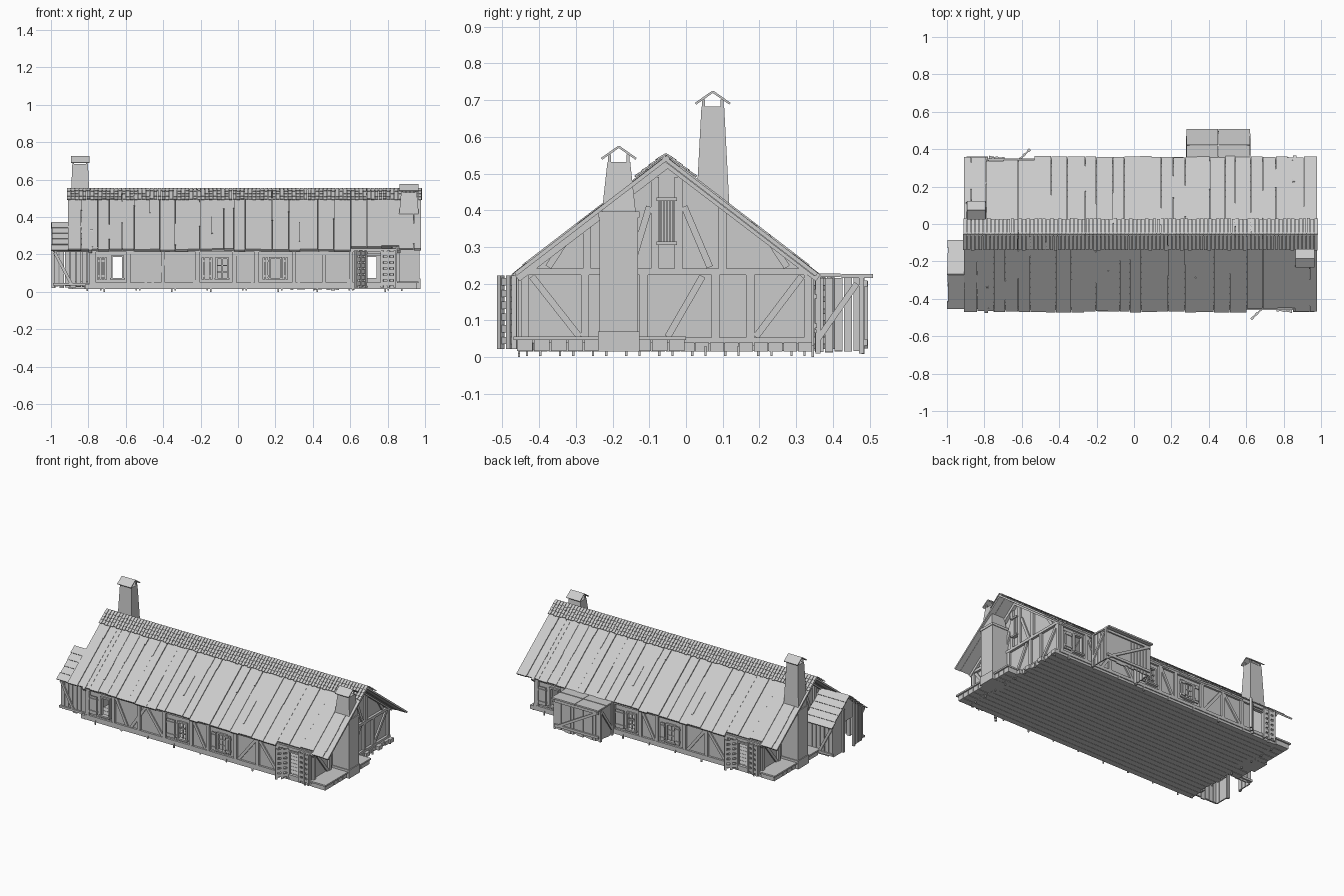
import bpy, bmesh, math, random
from mathutils import Vector, Matrix

if "Cube" in bpy.data.objects:
    bpy.data.objects.remove(bpy.data.objects["Cube"])

random.seed(4)
mat = bpy.data.materials.new("weathered grey")
mat.diffuse_color = (0.6, 0.6, 0.6, 1)
mat.use_nodes = True
mat.node_tree.nodes["Principled BSDF"].inputs["Base Color"].default_value = mat.diffuse_color

# The house repeats itself under a half turn about this point
CX, CY = 0.035, -0.055
TURN = Matrix.Translation((CX, CY, 0)) @ Matrix.Rotation(math.pi, 4, 'Z') @ Matrix.Translation((-CX, -CY, 0))
RIDGE, EAVE = Vector((0, -0.05, 0.548)), Vector((0, -0.47, 0.226))


def hexa(bm, low, high):
    """Solid between two matching loops of points."""
    a = [bm.verts.new(p) for p in low]
    b = [bm.verts.new(p) for p in high]
    n = len(a)
    bm.faces.new(a[::-1])
    bm.faces.new(b)
    for i in range(n):
        bm.faces.new((a[i], a[(i + 1) % n], b[(i + 1) % n], b[i]))


def rect(x0, x1, y0, y1, z):
    return [(x0, y0, z), (x1, y0, z), (x1, y1, z), (x0, y1, z)]


def box(bm, x0, x1, y0, y1, z0, z1):
    hexa(bm, rect(x0, x1, y0, y1, z0), rect(x0, x1, y0, y1, z1))


def beam(bm, p, q, width, depth, normal):
    p, q, n = Vector(p), Vector(q), Vector(normal).normalized()
    s = n.cross(q - p).normalized() * width / 2
    d = n * depth / 2
    hexa(bm, [p - s - d, p + s - d, p + s + d, p - s + d],
         [q - s - d, q + s - d, q + s + d, q - s + d])


def finish(name, bm, twin=False):
    if twin:
        copy = bmesh.ops.duplicate(bm, geom=bm.verts[:] + bm.edges[:] + bm.faces[:])
        bmesh.ops.transform(bm, matrix=TURN, verts=[v for v in copy["geom"] if isinstance(v, bmesh.types.BMVert)])
    bmesh.ops.recalc_face_normals(bm, faces=bm.faces)
    me = bpy.data.meshes.new(name)
    bm.to_mesh(me)
    bm.free()
    me.materials.append(mat)
    bpy.context.collection.objects.link(bpy.data.objects.new(name, me))


# Floor planks, running lengthwise, with pegs underneath
bm = bmesh.new()
for i in range(20):
    y = -0.455 + i * 0.04
    box(bm, -0.81 + random.uniform(-.015, .01), 0.88 + random.uniform(-.01, .015), y, y + 0.038, 0.015, 0.04)
finish("floor_planks", bm)
bm = bmesh.new()
for i in range(9):
    y = -0.4 + i * 0.09
    box(bm, 0.872, 0.88, y, y + 0.006, 0.003, 0.03)
    x = -0.72 + i * 0.19
    box(bm, x, x + 0.008, -0.458, -0.452, 0.0 if i % 3 == 0 else 0.008, 0.03)
finish("floor_pegs", bm, True)

# Raised walkway at each end
bm = bmesh.new()
box(bm, 0.85, 0.965, -0.47, 0.0, 0.046, 0.056)
for i in range(10):
    y = -0.46 + i * 0.046
    box(bm, 0.86, 0.955, y, y + 0.042, 0.016, 0.046)
finish("end_walkway", bm, True)

# Long walls with real openings (x0, x1, z0, z1)
holes = [(-.675, -.615, .07, .19), (-.115, -.055, .07, .18), (.17, .23, .07, .18), (.685, .77, .04, .2)]
bm = bmesh.new()
x = -0.78
for h in holes:
    box(bm, x, h[0], -0.446, -0.432, 0.035, 0.235)
    box(bm, h[0], h[1], -0.446, -0.432, h[3], 0.235)
    if h[2] > 0.04:
        box(bm, h[0], h[1], -0.446, -0.432, 0.035, h[2])
    x = h[1]
box(bm, x, 0.85, -0.446, -0.432, 0.035, 0.235)
finish("long_wall", bm, True)

# Timber framing on the long walls
bm = bmesh.new()
F = (0, -1, 0)
for x in (-.77, -.585, -.4, -.215, -.02, .1, .3, .46, .605, .84):
    beam(bm, (x, -.449, .03), (x, -.449, .23), 0.022, 0.018, F)
for z in (0.04, 0.222):
    beam(bm, (-.785, -.449, z), (.855, -.449, z), 0.02, 0.02, F)
for a, b in ((-.57, -.49), (-.35, -.46), (-.35, -.23), (.45, .32), (.47, .595), (-.01, .08)):
    beam(bm, (a, -.448, .215), (b, -.448, .05), 0.018, 0.012, F)
finish("long_wall_timbers", bm, True)

# Window frames, bars and shutters
bm = bmesh.new()
for x0, x1, z0, z1 in holes:
    for x in (x0, x1):
        beam(bm, (x, -.447, z0 - .005), (x, -.447, z1 + .005), 0.01, 0.022, F)
    beam(bm, (x0, -.447, z1), (x1, -.447, z1), 0.01, 0.022, F)
    if z0 > .05:
        beam(bm, (x0 - .01, -.45, z0), (x1 + .01, -.45, z0), 0.01, 0.03, F)
box(bm, .172, .228, -.444, -.438, .072, .178)
for x0, x1 in ((.172, .228), (-.113, -.057)):
    beam(bm, ((x0 + x1) / 2, -.446, .07), ((x0 + x1) / 2, -.446, .18), .007, .008, F)
    for z in (.105, .14):
        beam(bm, (x0, -.446, z), (x1, -.446, z), .006, .007, F)
finish("window_frames", bm, True)
bm = bmesh.new()
for x0, x1 in ((-.755, -.7), (-.195, -.135), (.132, .162), (.238, .268)):
    n = 4 if x1 - x0 > .04 else 2
    w = (x1 - x0) / n
    for i in range(n):
        box(bm, x0 + i * w, x0 + (i + .88) * w, -.462, -.454, .066, .184)
    for z in (.085, .165):
        box(bm, x0, x1, -.467, -.45, z - .006, z + .006)
finish("window_shutters", bm, True)

# Slatted double door standing open
bm = bmesh.new()
for a, b in (((.685, -.452), (.628, -.508)), ((.765, -.46), (.843, -.468))):
    n = (b[1] - a[1], a[0] - b[0], 0)
    for i in range(6):
        z = .045 + i * .032
        beam(bm, (*a, z), (*b, z), .02, .008, n)
    for k in (.06, .5, .94):
        p = [a[j] + (b[j] - a[j]) * k for j in (0, 1)]
        beam(bm, (*p, .022), (*p, .222), .014, .014, n)
finish("slatted_doors", bm, True)

# Gable end walls
bm = bmesh.new()
outline = [(-.446, .035), (.336, .035), (.336, .235), (-.05, .53), (-.446, .235)]
hexa(bm, [(.836, y, z) for y, z in outline], [(.85, y, z) for y, z in outline])
finish("gable_wall", bm, True)
bm = bmesh.new()
R = (1, 0, 0)
posts = [(-.438, .03, .23), (-.275, .03, .23), (-.115, .03, .23), (.08, .03, .23), (.175, .03, .23), (.332, .03, .23),
         (-.085, .24, .49), (-.02, .24, .49), (.1, .24, .41), (-.27, .24, .355)]
for y, z0, z1 in posts:
    beam(bm, (.855, y, z0), (.855, y, z1), .022, .018, R)
for z in (.045, .232):
    beam(bm, (.856, -.452, z), (.856, .342, z), .018, .02, R)
for y0, z0, y1, z1 in ((-.42, .22, -.29, .055), (.045, .22, -.05, .055), (.315, .22, .19, .055), (-.005, .41, .065, .245),
                       (.22, .33, .275, .245), (-.32, .33, -.375, .245), (-.1, .41, -.15, .245)):
    beam(bm, (.854, y0, z0), (.854, y1, z1), .018, .012, R)
for side in (-1, 1):   # verge boards under the roof edge
    beam(bm, (.86, -.05, .527), (.86, -.05 + side * .41, .215), .022, .02, R)
finish("gable_timbers", bm, True)
bm = bmesh.new()
box(bm, .85, .862, -.072, -.033, .31, .43)
for i in range(5):
    y = -.07 + i * .008
    box(bm, .862, .867, y, y + .005, .315, .425)
for z in (.31, .43):
    box(bm, .85, .874, -.08, -.025, z - .005, z + .005)
finish("gable_window", bm, True)

# Roof planks running down each slope, uneven at the eave
bm = bmesh.new()
down = (EAVE - RIDGE).normalized()
up = Vector((0, down.z, -down.y)).normalized()
x = -0.91
while x < 0.975:
    w = min(random.uniform(.05, .095), .98 - x)
    short = .025 if .55 < x < .82 else 0
    end = EAVE + down * (random.uniform(-.006, .004) - short)
    lift = up * random.uniform(-.002, .002)
    mid = Vector((x + w / 2, 0, 0))
    beam(bm, mid + RIDGE + lift - up * .004, mid + end + lift - up * .004, w - .002, .011, up)
    if random.random() < .45:   # cover strip over a joint
        k = random.uniform(0, .6)
        s = mid + Vector((w / 2, 0, 0)) + up * .003
        beam(bm, s + RIDGE.lerp(EAVE, k), s + RIDGE.lerp(EAVE, k + random.uniform(.2, .4)), .008, .006, up)
    x += w
finish("roof_planks", bm, True)

# Rows of shingles along the ridge
bm = bmesh.new()
for row in range(4):
    for i in range(90):
        x = -.915 + i * .0211
        p = Vector((x + .01, 0, 0)) + RIDGE + down * row * .024 + up * .007
        q = p + down * (.03 + random.uniform(-.003, .003)) + up * .003
        beam(bm, p, q, .018, .005, up)
finish("ridge_shingles", bm, True)
bm = bmesh.new()
for i in range(12):   # rafters and wall plates inside
    x = -.76 + i * .145
    beam(bm, Vector((x, 0, 0)) + RIDGE - up * .018, Vector((x, 0, 0)) + EAVE - up * .018 - down * .02, .018, .018, up)
finish("rafters", bm, True)


def chimney(name, top, matrix):
    bm = bmesh.new()
    cx, cy = .914, -.183
    box(bm, .845, .975, -.24, -.127, .015, .07)
    box(bm, .85, .97, -.235, -.131, .07, .38)
    box(bm, .846, .974, -.239, -.127, .38, .396)
    hexa(bm, rect(cx - .054, cx + .054, cy - .046, cy + .046, .396), rect(cx - .042, cx + .042, cy - .031, cy + .031, top))
    for sx in (-1, 1):
        for sy in (-1, 1):
            x, y = cx + sx * .036, cy + sy * .025
            box(bm, x - .004, x + .004, y - .004, y + .004, top - .01, top + .02)
    for side in (-1, 1):   # little gabled rain cover
        beam(bm, (cx, cy, top + .041), (cx, cy + side * .047, top + .008), .1, .006, (0, side * .58, .82))
    bmesh.ops.transform(bm, matrix=matrix, verts=bm.verts)
    finish(name, bm)


chimney("front_chimney", .532, Matrix())
chimney("back_chimney", .682, TURN)

# Gabled porch on the left end
bm = bmesh.new()
for s in (-1, 1):
    y = -.27 + s * .155
    for i in range(7):
        x = -.985 + i * .03
        box(bm, x, x + .026, y - .004, y + .004, .02 + random.uniform(0, .01), .235)
    out = y + s * .008
    beam(bm, (-.98, out, .21), (-.89, out, .04), .016, .01, (0, s, 0))
    for z in (.04, .22):
        beam(bm, (-.99, out, z), (-.79, out, z), .014, .012, (0, s, 0))
    for i in range(6):   # front boards either side of the doorway
        y0 = -.27 + s * (.062 + i * .016)
        box(bm, -.985, -.977, y0 - .007, y0 + .007, .02, .36 - abs(y0 + .27) * .85)
    beam(bm, (-.99, -.27 + s * .055, .02), (-.99, -.27 + s * .055, .3), .016, .014, R)
hexa(bm, [(-.985, y, z) for y, z in ((-.33, .21), (-.21, .21), (-.21, .3), (-.27, .355), (-.33, .3))],
     [(-.977, y, z) for y, z in ((-.33, .21), (-.21, .21), (-.21, .3), (-.27, .355), (-.33, .3))])
finish("porch_walls", bm)
bm = bmesh.new()
for s in (-1, 1):
    for i in range(5):
        y0, z0 = -.27 + s * i * .036, .37 - i * .03
        beam(bm, (-1.0 + random.uniform(0, .008), y0 + s * .02, z0 - .014), (-.79, y0 + s * .02, z0 - .014),
             .049, .006, (0, s * .58, .82))
finish("porch_roof", bm)

# Boarded lean-to on the back
bm = bmesh.new()
for i in range(14):
    x = .292 + i * .0228
    box(bm, x, x + .021, .478, .486, .008 + random.uniform(0, .01), .215)
for x, s in ((.292, -1), (.61, 1)):
    for i in range(5):
        y = .352 + i * .026
        box(bm, x - .004, x + .004, y, y + .022, .012 + random.uniform(0, .01), .215)
    beam(bm, (x + s * .008, .36, .05), (x + s * .008, .465, .2), .016, .01, R)
    for y in (.36, .478):
        beam(bm, (x + s * .006, y, .01), (x + s * .006, y, .22), .014, .012, R)
beam(bm, (.3, .491, .2), (.6, .491, .03), .016, .01, F)
for z in (.04, .2):
    beam(bm, (.29, .49, z), (.612, .49, z), .016, .01, F)
finish("lean_to_walls", bm)
bm = bmesh.new()
for i in range(2):
    x = .282 + i * .17
    for j in range(2):
        y = .335 + j * .088
        box(bm, x, x + .167, y, y + .086, .218 - j * .002, .228 - j * .002)
finish("lean_to_roof", bm)
